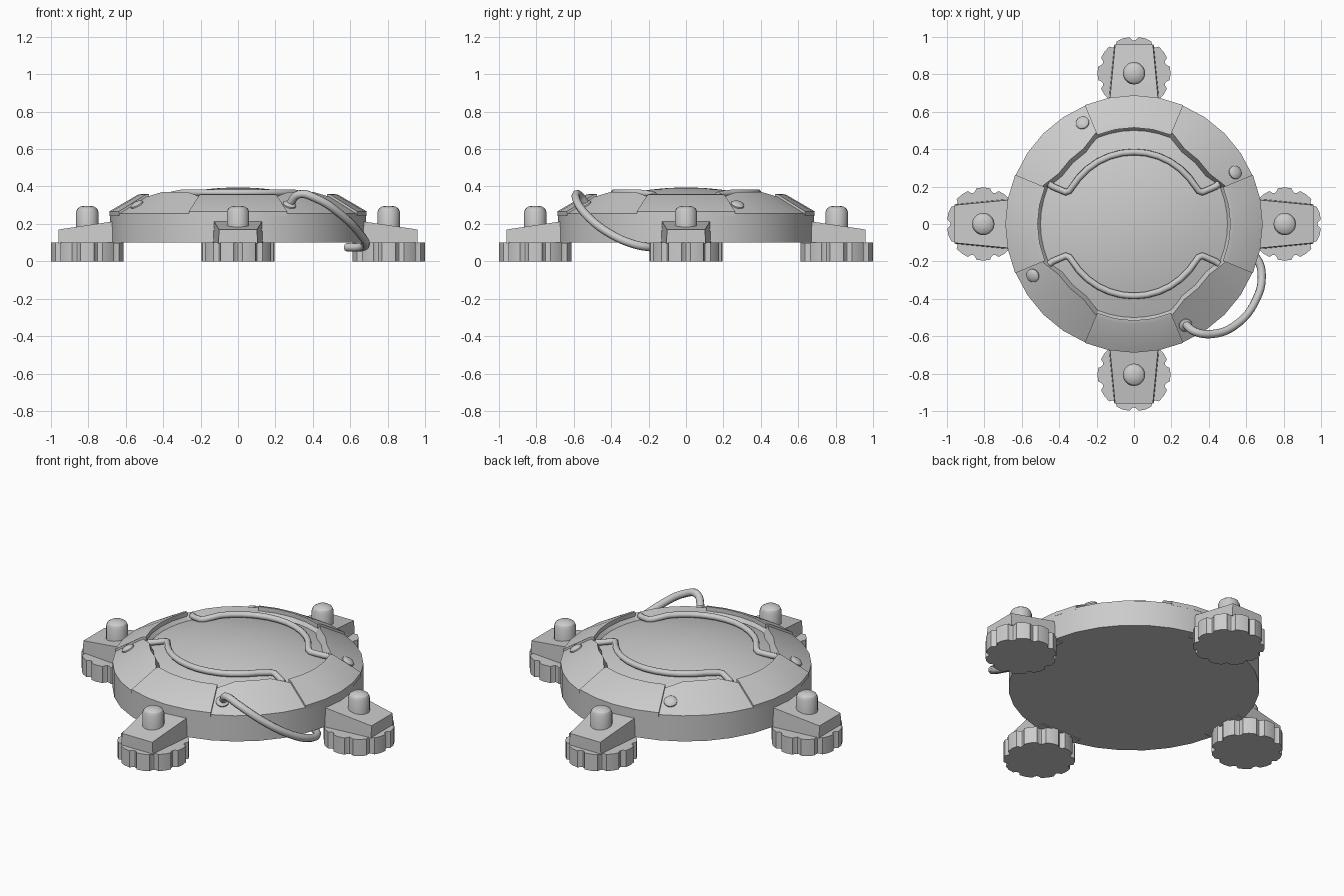
import bpy, bmesh
from math import cos, sin, pi, radians, atan
from mathutils import Matrix, Vector

cube = bpy.data.objects.get("Cube")
if cube:
    bpy.data.objects.remove(cube, do_unlink=True)

grey = bpy.data.materials.new("plain_grey")
grey.use_nodes = True
tone = (0.6, 0.6, 0.6, 1)
grey.diffuse_color = tone
grey.node_tree.nodes["Principled BSDF"].inputs["Base Color"].default_value = tone

SIDES = 32
RIM, RIM_Z, SLOPE = 0.685, 0.255, 0.58


def polar(r, a, z):
    return Vector((r * cos(a), r * sin(a), z))


def slope_z(r):
    return RIM_Z + (RIM - r) * SLOPE


def finish(name, bm, matrix=Matrix(), angle=30):
    bmesh.ops.remove_doubles(bm, verts=bm.verts, dist=1e-5)
    bmesh.ops.recalc_face_normals(bm, faces=bm.faces)
    mesh = bpy.data.meshes.new(name)
    bm.to_mesh(mesh)
    bm.free()
    mesh.transform(matrix)
    mesh.materials.append(grey)
    obj = bpy.data.objects.new(name, mesh)
    bpy.context.collection.objects.link(obj)
    bpy.ops.object.select_all(action="DESELECT")
    obj.select_set(True)
    bpy.context.view_layer.objects.active = obj
    bpy.ops.object.shade_smooth_by_angle(angle=radians(angle))
    return obj


def loft(name, rings, matrix=Matrix()):
    """Bridge closed rings of points and cap both ends."""
    bm = bmesh.new()
    loops = [[bm.verts.new(p) for p in ring] for ring in rings]
    n = len(loops[0])
    for low, high in zip(loops, loops[1:]):
        for i in range(n):
            j = (i + 1) % n
            bm.faces.new((low[i], low[j], high[j], high[i]))
    bm.faces.new(loops[0])
    bm.faces.new(loops[-1])
    return finish(name, bm, matrix)


def lathe(name, profile, n, matrix=Matrix()):
    return loft(name, [[polar(r, 2 * pi * i / n, z) for i in range(n)]
                       for r, z in profile], matrix)


def tube(name, points, radius, kind="POLY"):
    curve = bpy.data.curves.new(name, "CURVE")
    curve.dimensions = "3D"
    curve.bevel_depth = radius
    curve.bevel_resolution = 2
    curve.use_fill_caps = True
    curve.resolution_u = 6
    spline = curve.splines.new(kind)
    if kind == "BEZIER":
        spline.bezier_points.add(len(points) - 1)
        for bp, p in zip(spline.bezier_points, points):
            bp.co = p
            bp.handle_left_type = bp.handle_right_type = "AUTO"
    else:
        spline.points.add(len(points) - 1)
        for sp, p in zip(spline.points, points):
            sp.co = (*p, 1)
    temp = bpy.data.objects.new(name + "_path", curve)
    bpy.context.collection.objects.link(temp)
    bm = bmesh.new()
    bm.from_mesh(temp.to_mesh())
    temp.to_mesh_clear()
    bpy.data.objects.remove(temp, do_unlink=True)
    return finish(name, bm, angle=50)


# Body: flat base, upright rim, sloped collar with stepped opening
def opening(i):
    k = i % 8
    return 0.53 if min(k, 8 - k) <= 2 else 0.485


angles = [2 * pi * i / SIDES for i in range(SIDES)]
loft("body", [
    [polar(RIM, a, 0.10) for a in angles],
    [polar(RIM, a, RIM_Z) for a in angles],
    [polar(opening(i), a, slope_z(opening(i))) for i, a in enumerate(angles)],
    [polar(opening(i) - 0.035, a, 0.30) for i, a in enumerate(angles)],
])

# Shallow dome inside the opening
lathe("dome", [(0.5, 0.29)] + [(r, 0.395 - 0.33 * r * r) for r in
      (0.5, 0.42, 0.34, 0.26, 0.18, 0.1, 0.04)], 48)

# Raised panels on the four sides of the collar
for side in range(4):
    rings = []
    for step in range(-2, 3):
        a = side * pi / 2 + step * 2 * pi / SIDES
        rings.append([polar(r, a, slope_z(r) + lift) for r, lift in
                      ((0.688, -0.01), (0.688, 0.014), (0.535, 0.014),
                       (0.515, 0.006), (0.515, -0.02))])
    loft(f"collar_panel_{side + 1}", rings)

# Studs set square to the collar
for n, deg in enumerate((27, 117, 207, 297)):
    a = radians(deg)
    place = (Matrix.Translation(polar(0.606, a, slope_z(0.606)))
             @ Matrix.Rotation(a, 4, "Z") @ Matrix.Rotation(atan(SLOPE), 4, "Y"))
    lathe(f"stud_{n + 1}", [(0.036, -0.01), (0.036, 0.006), (0.026, 0.014),
                            (0.01, 0.017)], 16, place)

# Front and back rails: an arc with kinked ends
for name, s in (("front_rail", -1), ("back_rail", 1)):
    arc = [polar(0.385, radians(d), 0.367) for d in range(40, 141, 10)]
    right = [Vector(p) for p in ((0.455, 0.215, 0.335), (0.435, 0.2, 0.338),
                                 (0.365, 0.17, 0.352), (0.345, 0.178, 0.357))]
    left = [Vector((-p.x, p.y, p.z)) for p in reversed(right)]
    path = [Vector((p.x, s * p.y, p.z)) for p in right + arc + left]
    tube(name, path, 0.018)

# Loose cable from the front stud to the underside by the left foot
tube("cable", [(0.275, -0.535, 0.305), (0.325, -0.575, 0.358), (0.42, -0.588, 0.335),
               (0.55, -0.535, 0.25), (0.65, -0.41, 0.15), (0.683, -0.28, 0.092),
               (0.66, -0.19, 0.075), (0.58, -0.12, 0.075)], 0.022, "BEZIER")

# Four legs: scalloped foot, wedge bracket and round-topped post
scallop = [(-11, 0.194), (0, 0.196), (11, 0.194), (14, 0.18), (18, 0.174), (22, 0.18)]
outline = [(r, radians(k * 36 + d)) for k in range(10) for d, r in scallop]
for side, name in enumerate(("left", "back", "right", "front")):
    turn = Matrix.Rotation(side * pi / 2, 4, "Z")
    at_foot = turn @ Matrix.Translation((0.806, 0, 0))
    # notch faces straight outward
    loft(name + "_foot", [[polar(r, a + radians(18), z) for r, a in outline]
                          for z in (0, 0.10)], at_foot)
    loft(name + "_bracket", [
        [(x, -w, 0.095), (x, w, 0.095), (x, w * 0.96, top), (x, -w * 0.96, top)]
        for x, w, top in ((0.62, 0.135, 0.22), (0.69, 0.132, 0.21), (0.96, 0.105, 0.17))
    ], turn)
    lathe(name + "_post", [(0.06, 0.16), (0.06, 0.265), (0.052, 0.282),
                           (0.036, 0.293), (0.012, 0.297)], 20, at_foot)
